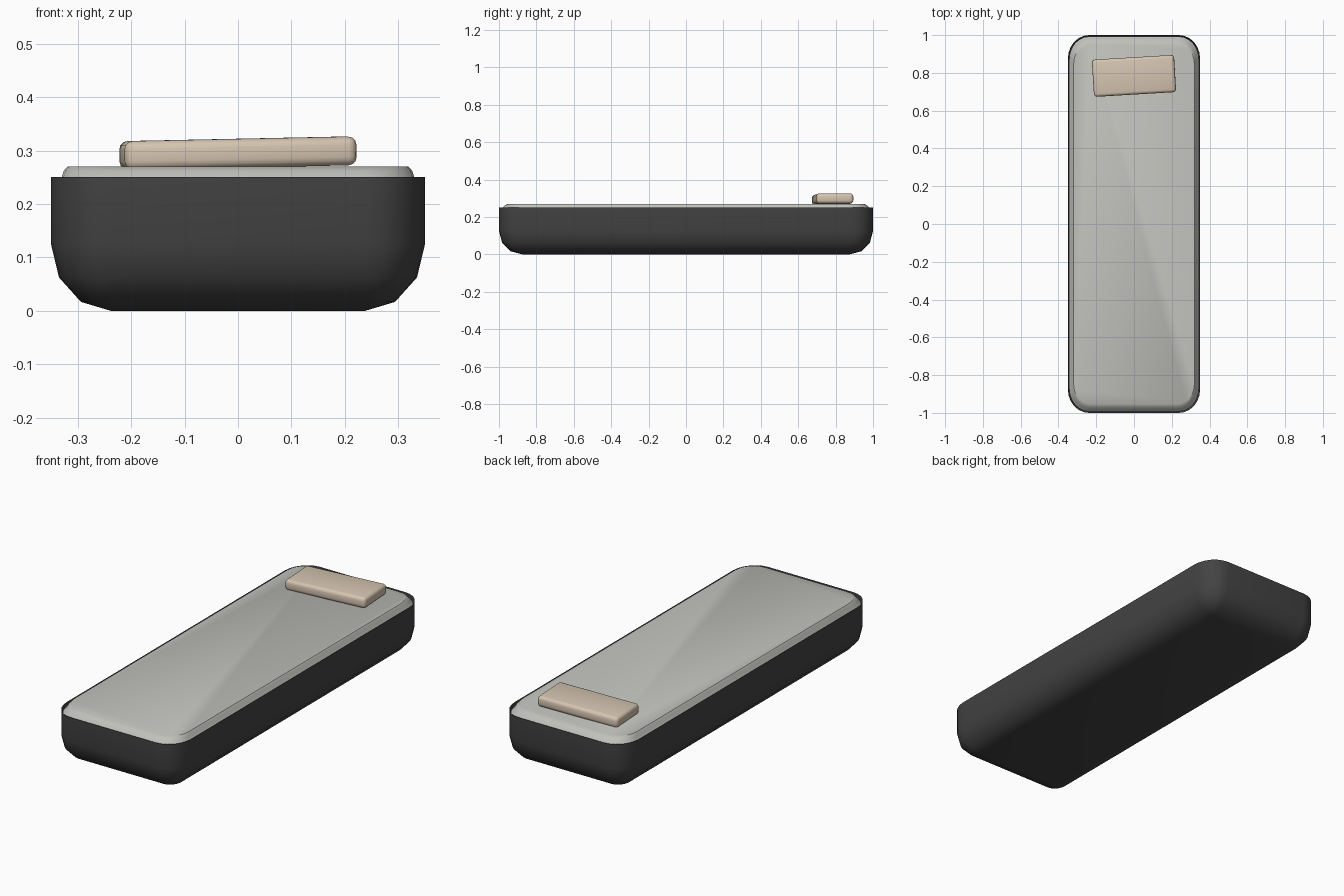
import bpy, bmesh, math

if "Cube" in bpy.data.objects:
    bpy.data.objects.remove(bpy.data.objects["Cube"])


def material(name, rgb):
    m = bpy.data.materials.new(name)
    m.diffuse_color = (*rgb, 1)
    m.use_nodes = True
    m.node_tree.nodes["Principled BSDF"].inputs["Base Color"].default_value = m.diffuse_color
    return m


DARK = material("charcoal", (0.056, 0.056, 0.056))
GREY = material("warm grey", (0.53, 0.53, 0.50))
BEIGE = material("beige", (0.67, 0.56, 0.44))


def finish(bm, name, mat, angle):
    bmesh.ops.remove_doubles(bm, verts=bm.verts, dist=1e-5)
    bmesh.ops.recalc_face_normals(bm, faces=bm.faces)
    me = bpy.data.meshes.new(name)
    bm.to_mesh(me)
    bm.free()
    me.materials.append(mat)
    ob = bpy.data.objects.new(name, me)
    bpy.context.collection.objects.link(ob)
    bpy.ops.object.select_all(action='DESELECT')
    ob.select_set(True)
    bpy.context.view_layer.objects.active = ob
    bpy.ops.object.shade_smooth_by_angle(angle=math.radians(angle))
    return ob


def ring(bm, hx, hy, rx, ry, z, seg=6):
    """Rounded rectangle of vertices at height z."""
    out = []
    for q, (sx, sy) in enumerate([(1, 1), (-1, 1), (-1, -1), (1, -1)]):
        for i in range(seg + 1):
            a = (q + i / seg) * math.pi / 2
            out.append(bm.verts.new((sx * (hx - rx) + rx * math.cos(a),
                                     sy * (hy - ry) + ry * math.sin(a), z)))
    return out


def loft(name, sections, mat, angle, cap_top=True):
    bm = bmesh.new()
    rings = [ring(bm, *s) for s in sections]
    n = len(rings[0])
    for a, b in zip(rings, rings[1:]):
        for i in range(n):
            j = (i + 1) % n
            bm.faces.new((a[i], a[j], b[j], b[i]))
    bm.faces.new(rings[0])
    if cap_top:
        bm.faces.new(rings[-1])
    return finish(bm, name, mat, angle)


# Tray: open shell with rounded underside
tray = []
for deg in (90, 60, 30, 0):
    c, s = math.cos(math.radians(deg)), math.sin(math.radians(deg))
    rx, ry = 0.112 * c, 0.125 * c
    tray.append((0.238 + rx, 0.875 + ry, rx, ry, 0.125 * (1 - s)))
tray.append((0.35, 1.0, 0.112, 0.125, 0.25))
loft("tray", tray, DARK, 50, cap_top=False)

# Mattress: fills the tray, with a chamfered top edge
loft("mattress", [
    (0.335, 0.985, 0.105, 0.115, 0.13),
    (0.343, 0.993, 0.108, 0.12, 0.235),
    (0.330, 0.980, 0.10, 0.11, 0.25),
    (0.326, 0.968, 0.096, 0.106, 0.262),
    (0.319, 0.952, 0.09, 0.10, 0.27)], GREY, 30)

# Pillow: soft-edged block, slightly turned and tilted
bm = bmesh.new()
bmesh.ops.create_cube(bm, size=1)
bmesh.ops.scale(bm, vec=(0.435, 0.197, 0.054), verts=bm.verts)
bmesh.ops.bevel(bm, geom=bm.edges[:], offset=0.016, segments=3,
                profile=0.5, affect='EDGES')
pillow = finish(bm, "pillow", BEIGE, 40)
pillow.location = (0, 0.784, 0.295)
pillow.rotation_euler = (0, math.radians(-1.2), math.radians(3.4))
